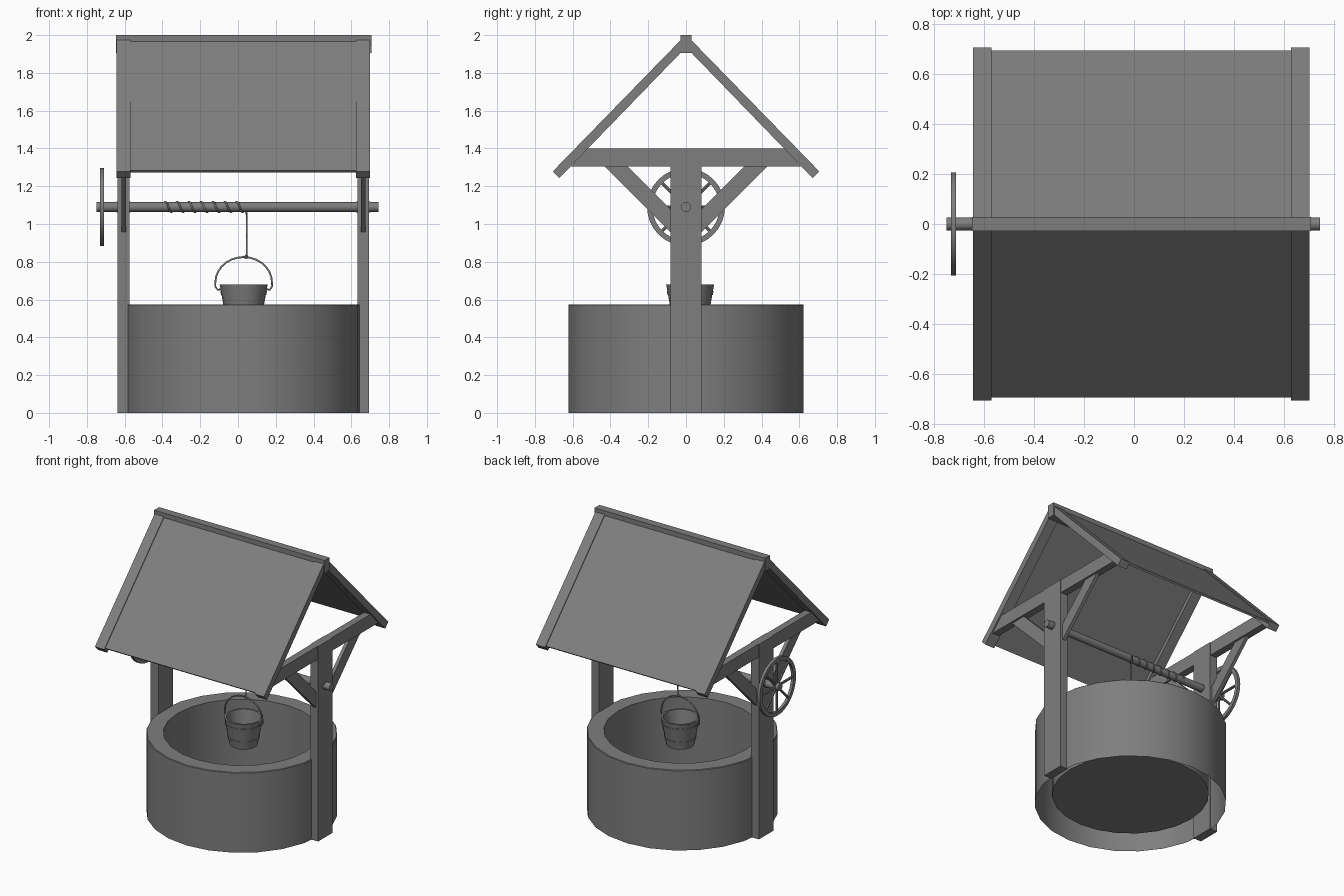
import bpy, bmesh, math
from mathutils import Matrix

if "Cube" in bpy.data.objects:
    bpy.data.objects.remove(bpy.data.objects["Cube"])

CX = 0.03           # centre line of the well and bucket
AXLE_Z = 1.09

# dark grey for every part
DARK = bpy.data.materials.new('dark_grey')
DARK.diffuse_color = (0.21, 0.21, 0.21, 1)
DARK.use_nodes = True
DARK.node_tree.nodes["Principled BSDF"].inputs["Base Color"].default_value = DARK.diffuse_color


def link(name, data):
    data.materials.append(DARK)
    ob = bpy.data.objects.new(name, data)
    bpy.context.collection.objects.link(ob)
    return ob


def finish(name, bm, smooth=False):
    bmesh.ops.recalc_face_normals(bm, faces=bm.faces)
    me = bpy.data.meshes.new(name)
    bm.to_mesh(me)
    bm.free()
    ob = link(name, me)
    if smooth:
        bpy.context.view_layer.objects.active = ob
        ob.select_set(True)
        bpy.ops.object.shade_smooth_by_angle(angle=math.radians(30))
        ob.select_set(False)
    return ob


def prism(name, pts, x0, x1):
    """Extrude a (y, z) outline along x."""
    bm = bmesh.new()
    f = bm.faces.new([bm.verts.new((x0, y, z)) for y, z in pts])
    r = bmesh.ops.extrude_face_region(bm, geom=[f])
    vs = [v for v in r['geom'] if isinstance(v, bmesh.types.BMVert)]
    bmesh.ops.translate(bm, verts=vs, vec=(x1 - x0, 0, 0))
    return finish(name, bm)


def box(name, x0, x1, y0, y1, z0, z1):
    return prism(name, [(y0, z0), (y1, z0), (y1, z1), (y0, z1)], x0, x1)


def lathe(name, prof, seg, loc=(0, 0, 0), along_x=False, closed=False):
    """Revolve (radius, height) points around z, or around x."""
    bm = bmesh.new()
    vs = [bm.verts.new((r, 0, h)) for r, h in prof]
    es = [bm.edges.new(p) for p in zip(vs, vs[1:])]
    if closed:
        es.append(bm.edges.new((vs[-1], vs[0])))
    bmesh.ops.spin(bm, geom=vs + es, cent=(0, 0, 0), axis=(0, 0, 1),
                   angle=2 * math.pi, steps=seg)
    bmesh.ops.remove_doubles(bm, verts=bm.verts, dist=1e-5)
    m = Matrix.Translation(loc)
    if along_x:
        m = m @ Matrix.Rotation(math.pi / 2, 4, 'Y')
    bm.transform(m)
    return finish(name, bm, True)


def rod(name, x0, x1, r, seg=16):
    return lathe(name, [(0, x0), (r, x0), (r, x1), (0, x1)], seg,
                 (0, 0, AXLE_Z), True)


def tube(name, pts, r):
    cu = bpy.data.curves.new(name, 'CURVE')
    cu.dimensions = '3D'
    cu.bevel_depth = r
    cu.bevel_resolution = 1
    cu.use_fill_caps = True
    sp = cu.splines.new('POLY')
    sp.points.add(len(pts) - 1)
    for p, co in zip(sp.points, pts):
        p.co = (*co, 1)
    link(name, cu)


# well wall: open underneath, with a raised floor
lathe('well_wall', [(0.623, 0), (0.623, 0.571), (0.619, 0.575),
                    (0.511, 0.575), (0.511, 0.07), (0, 0.07)],
      24, (CX, 0, 0))

# frame at each end: post, tie beam, braces and edge rafters
for side, px in (('left', -0.606), ('right', 0.663)):
    box(side + '_post', px - 0.031, px + 0.031, -0.082, 0.082, 0, 1.4)
    prism(side + '_tie_beam', [(-0.61, 1.305), (0.61, 1.305), (0.52, 1.4),
                               (-0.52, 1.4)], px - 0.026, px + 0.026)
    for s, end in ((-1, 'front'), (1, 'back')):
        prism(f'{side}_{end}_brace',
              [(s * 0.43, 1.305), (s * 0.08, 0.955), (s * 0.08, 1.075),
               (s * 0.31, 1.305)], px - 0.012, px + 0.012)
        prism(f'{side}_{end}_rafter',
              [(s * 0.02, 1.982), (s * 0.705, 1.279), (s * 0.671, 1.243),
               (s * 0.02, 1.915)], px - 0.037, px + 0.037)

# roof panels, set slightly below the rafter tops, and ridge
for s, end in ((-1, 'front'), (1, 'back')):
    prism(end + '_roof_panel',
          [(s * 0.02, 1.974), (s * 0.693, 1.283), (s * 0.683, 1.273),
           (s * 0.02, 1.953)], -0.572, 0.628)
box('ridge_beam', -0.647, 0.707, -0.028, 0.028, 1.905, 2.0)

# winch axle and collars
rod('axle', -0.748, 0.743, 0.026)
for name, x in (('left_collar', -0.606), ('right_collar', 0.663)):
    rod(name, x - 0.038, x + 0.038, 0.028)

# hand wheel with eight spokes
lathe('wheel_rim', [(0.178, -0.01), (0.206, -0.01), (0.206, 0.01),
                    (0.178, 0.01)], 32, (-0.72, 0, AXLE_Z), True, True)
bm = bmesh.new()
for i in range(4):
    m = (Matrix.Translation((-0.72, 0, AXLE_Z))
         @ Matrix.Rotation(i * math.pi / 4, 4, 'X'))
    bmesh.ops.create_cone(bm, cap_ends=True, segments=8, radius1=0.009,
                          radius2=0.009, depth=0.37, matrix=m)
finish('wheel_spokes', bm)

# rope wound on the axle, then hanging to the bucket
BX, BY = 0.03, 0.022
turns, n = 7, 12
pts = []
for i in range(turns * n + 1):
    a = 2 * math.pi * i / n
    pts.append((-0.40 + 0.44 * i / (turns * n), 0.028 * math.cos(a),
                AXLE_Z + 0.028 * math.sin(a)))
pts += [(0.046, 0.029, 1.05), (0.046, 0.025, 0.825)]
tube('rope', pts, 0.005)

# bucket: hollow tapered tub, two hoops, handle
lathe('bucket', [(0, 0.485), (0.092, 0.485), (0.127, 0.68), (0.114, 0.68),
                 (0.082, 0.50), (0, 0.50)], 20, (BX, BY, 0))
for name, z in (('upper_hoop', 0.635), ('lower_hoop', 0.535)):
    r = 0.092 + 0.035 * (z - 0.485) / 0.195
    lathe(name, [(r - 0.005, z - 0.01), (r + 0.001, z - 0.01),
                 (r + 0.005, z + 0.01), (r - 0.002, z + 0.01)],
          20, (BX, BY, 0), False, True)
arc = [(-0.117, 0.655), (-0.138, 0.652), (-0.151, 0.67)]
arc += [(0.15 * math.cos(math.pi - a * math.pi / 14),
         0.69 + 0.135 * math.sin(a * math.pi / 14)) for a in range(15)]
arc += [(-x, z) for x, z in arc[2::-1]]
tube('bucket_handle', [(BX + x, BY, z) for x, z in arc], 0.0055)
# knot where the rope meets the handle
bm = bmesh.new()
bmesh.ops.create_icosphere(bm, subdivisions=1, radius=0.012,
                           matrix=Matrix.Translation((0.042, BY, 0.826)))
finish('rope_knot', bm)
